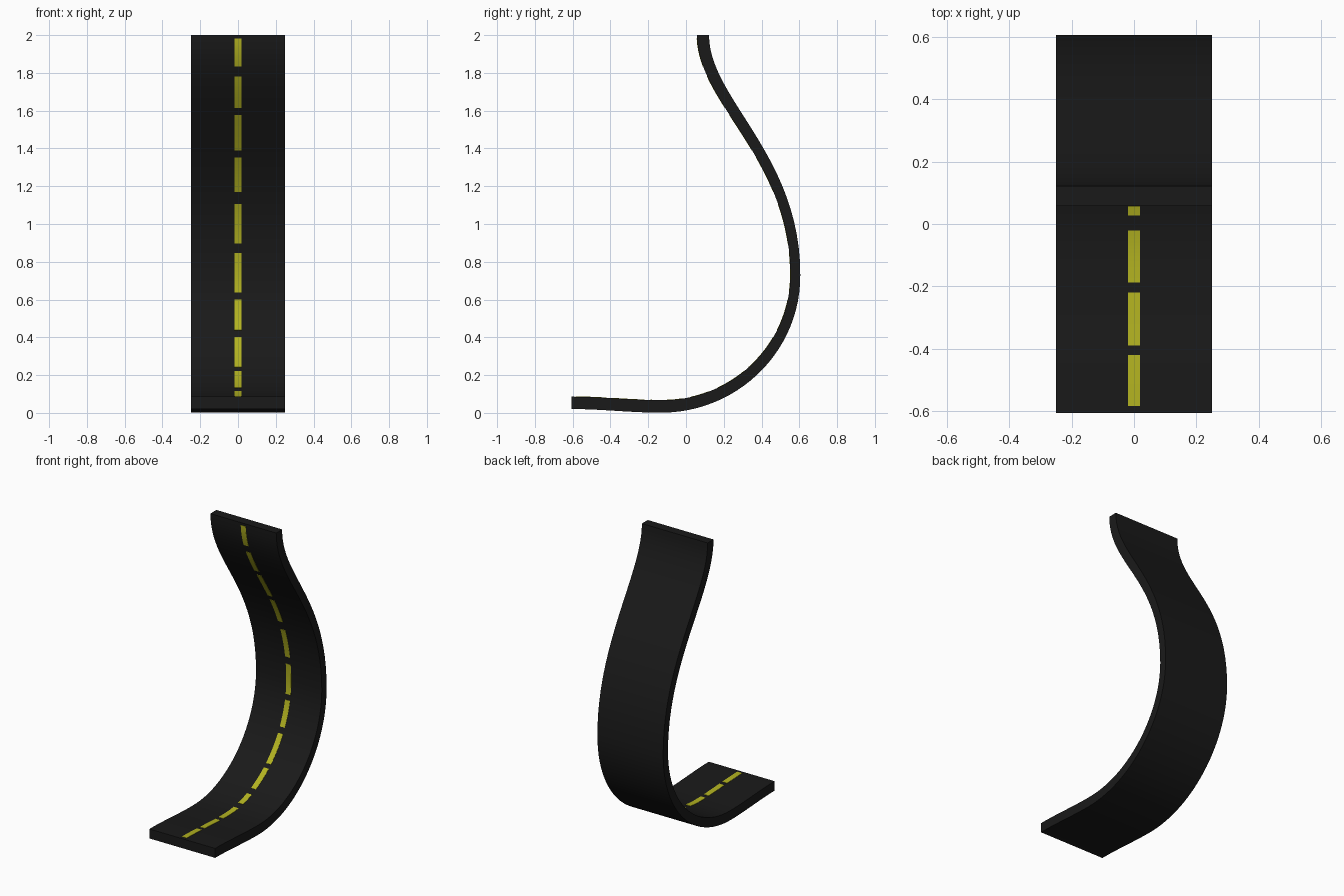
import bpy
from mathutils import Vector
from mathutils.geometry import interpolate_bezier

if "Cube" in bpy.data.objects:
    bpy.data.objects.remove(bpy.data.objects["Cube"])

def material(name, rgb):
    m = bpy.data.materials.new(name)
    m.diffuse_color = (*rgb, 1)
    m.use_nodes = True
    m.node_tree.nodes["Principled BSDF"].inputs["Base Color"].default_value = m.diffuse_color
    return m

ASPHALT = material("asphalt", (0.01, 0.01, 0.01))
YELLOW = material("yellow_paint", (0.45, 0.45, 0.015))

# Side path in (y, z): left handle, point, right handle, thickness
K = [((-.7, .053), (-.605, .053), (-.45, .053), .065),
     ((-.29, .034), (-.13, .034), (.262, .034), .066),
     ((.579, .346), (.579, .73), (.579, 1.36), .052),
     ((.09, 1.65), (.09, 2.0), (.09, 2.1), .064)]
N = 200  # fine samples per span
path = []
for a, b in zip(K, K[1:]):
    pts = interpolate_bezier(*[Vector((*p, 0)) for p in (a[1], a[2], b[0], b[1])], N + 1)
    for i, p in enumerate(pts[:-1] if b is not K[-1] else pts):
        t = i / N
        path.append((p, a[3] * (1 - t) + b[3] * t))

def surface(i, side, lift=0):
    """Point on the driving (+1) or under (-1) face of the path."""
    p, thick = path[i]
    d = (path[min(i + 1, len(path) - 1)][0] - path[max(i - 1, 0)][0]).normalized()
    return p + Vector((-d.y, d.x, 0)) * (side * thick / 2 + lift)

def sweep(name, upper, lower, half, mat):
    """Solid strip of width 2*half between two side-view polylines."""
    verts, faces = [], []
    for u, l in zip(upper, lower):
        verts += [(-half, u.x, u.y), (half, u.x, u.y), (half, l.x, l.y), (-half, l.x, l.y)]
    n = len(upper)
    for i in range(n - 1):
        for j in range(4):
            k = (j + 1) % 4
            faces.append((4*i + j, 4*i + k, 4*i + 4 + k, 4*i + 4 + j))
    faces += [(3, 2, 1, 0), tuple(4*n - 4 + j for j in range(4))]
    me = bpy.data.meshes.new(name)
    me.from_pydata(verts, [], faces)
    me.materials.append(mat)
    ob = bpy.data.objects.new(name, me)
    bpy.context.collection.objects.link(ob)
    bpy.ops.object.select_all(action='DESELECT')
    bpy.context.view_layer.objects.active = ob
    ob.select_set(True)
    bpy.ops.object.mode_set(mode='EDIT')
    bpy.ops.mesh.select_all(action='SELECT')
    bpy.ops.mesh.normals_make_consistent(inside=False)
    bpy.ops.object.mode_set(mode='OBJECT')
    bpy.ops.object.shade_smooth_by_angle()

# Road ribbon
ids = range(0, len(path), 8)
sweep("road", [surface(i, 1) for i in ids], [surface(i, -1) for i in ids], .25, ASPHALT)

# Dashed centre line: low dashes are placed by y, the climbing ones by z
top = [surface(i, 1) for i in range(len(path))]
def nearest(axis, v, start, end):
    return min(range(start, end), key=lambda i: abs(top[i][axis] - v))
dashes = [(0, -.583, -.42), (0, -.388, -.221), (0, -.186, -.022), (0, .029, .125),
          (1, .132, .222), (1, .243, .402), (1, .439, .598), (1, .64, .849), (1, .894, 1.106),
          (1, 1.17, 1.354), (1, 1.39, 1.577), (1, 1.614, 1.783), (1, 1.835, 1.983)]
for n, (axis, v0, v1) in enumerate(dashes):
    start, end = (0, 2 * N) if axis == 0 else (N, len(path))
    a, b = nearest(axis, v0, start, end), nearest(axis, v1, start, end)
    ids = sorted(set(range(a, b, 4)) | {b})
    sweep(f"lane_dash_{n + 1}", [surface(i, 1, .002) for i in ids],
          [surface(i, 1, -.003) for i in ids], .019, YELLOW)
